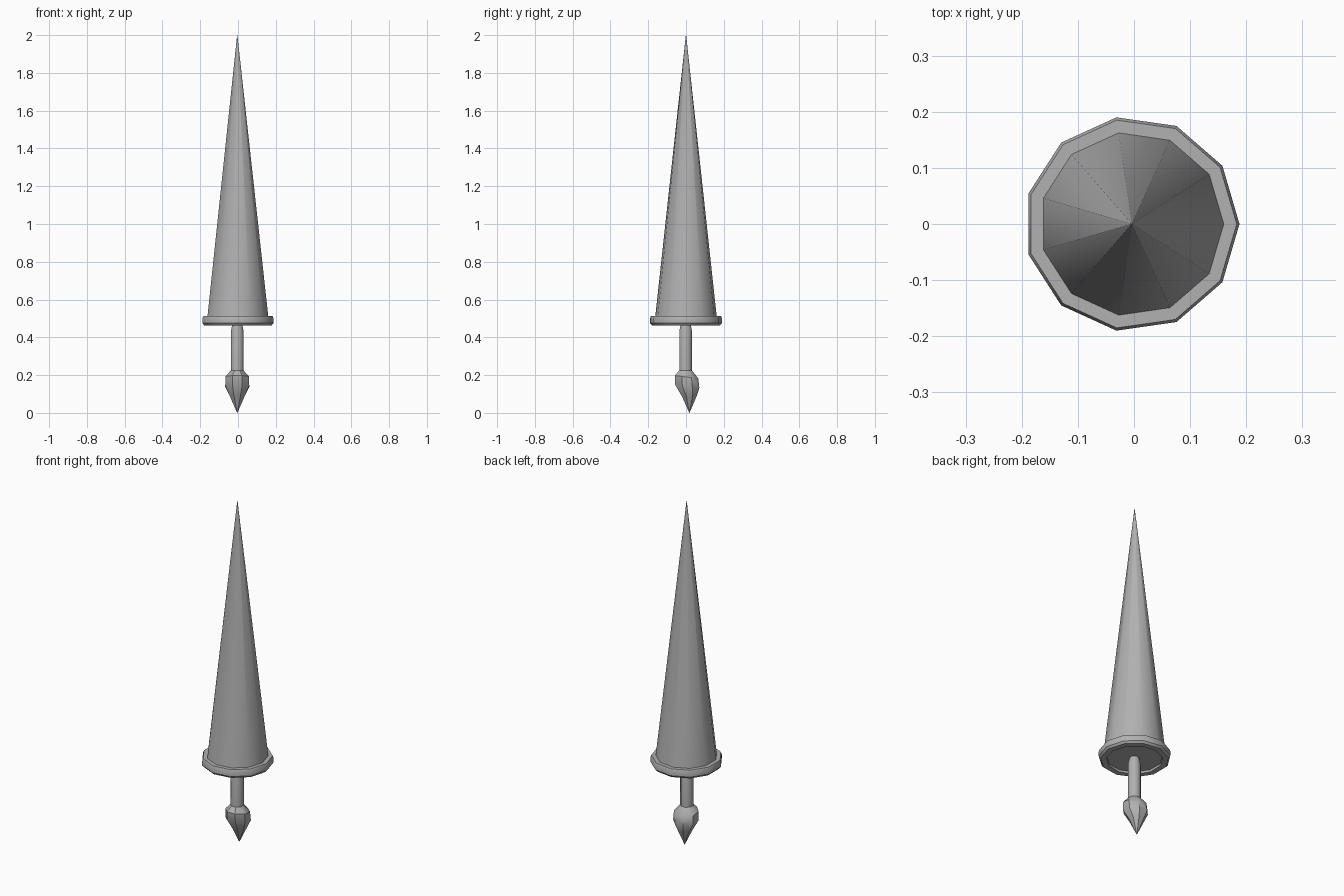
import bpy, bmesh
from math import cos, sin, pi, radians

if "Cube" in bpy.data.objects:
    bpy.data.objects.remove(bpy.data.objects["Cube"])

CX = -0.004  # common axis, off-centre because of the odd side count

grey = bpy.data.materials.new("dark_grey")
grey.diffuse_color = (0.44, 0.44, 0.44, 1)
grey.use_nodes = True
grey.node_tree.nodes["Principled BSDF"].inputs["Base Color"].default_value = grey.diffuse_color


def loft(name, sides, rings, phase=0.0, angle=40):
    """Skin rings (radius, z, y offset, tilt); radius 0 makes a point."""
    bm = bmesh.new()
    loops = []
    for r, z, oy, tilt in rings:
        n = sides if r > 0 else 1
        loop = []
        for i in range(n):
            a = 2 * pi * i / sides + phase
            y = r * sin(a)
            loop.append(bm.verts.new((CX + r * cos(a), oy + y, z + tilt * y)))
        loops.append(loop)
    for a, b in zip(loops, loops[1:]):
        for i in range(sides):
            j = (i + 1) % sides
            quad = [a[i % len(a)], a[j % len(a)], b[j % len(b)], b[i % len(b)]]
            bm.faces.new(list(dict.fromkeys(quad)))
    for loop in (loops[0], loops[-1]):
        if len(loop) > 2:
            bm.faces.new(loop)
    bmesh.ops.recalc_face_normals(bm, faces=bm.faces)
    mesh = bpy.data.meshes.new(name)
    bm.to_mesh(mesh)
    bm.free()
    mesh.materials.append(grey)
    ob = bpy.data.objects.new(name, mesh)
    bpy.context.collection.objects.link(ob)
    bpy.ops.object.select_all(action='DESELECT')
    ob.select_set(True)
    bpy.context.view_layer.objects.active = ob
    bpy.ops.object.shade_smooth_by_angle(angle=radians(angle))
    return ob


# Long cone (tiny tip ring keeps its shading even), guard rim, recessed underside
loft("lance_cone", 11, [
    (0.0008, 2.0, 0, 0), (0.164, 0.513, 0, 0), (0.187, 0.513, 0, 0),
    (0.192, 0.500, 0, 0), (0.192, 0.475, 0, 0), (0.182, 0.463, 0, 0),
    (0.150, 0.463, 0, 0), (0.148, 0.475, 0, 0), (0, 0.475, 0, 0)], angle=34)

# Round grip
loft("grip", 8, [
    (0.026, 0.477, -0.002, 0), (0.036, 0.435, -0.002, 0),
    (0.036, 0.222, -0.002, 0)], phase=pi / 8, angle=46)

# Faceted pommel with its point leaning to the back
loft("pommel", 8, [
    (0.036, 0.225, -0.002, 0), (0.067, 0.190, 0.003, -0.12),
    (0.069, 0.140, 0.007, -0.12), (0.043, 0.090, 0.018, 0.05),
    (0.0008, 0.0, 0.018, 0)], phase=pi / 8, angle=35)
